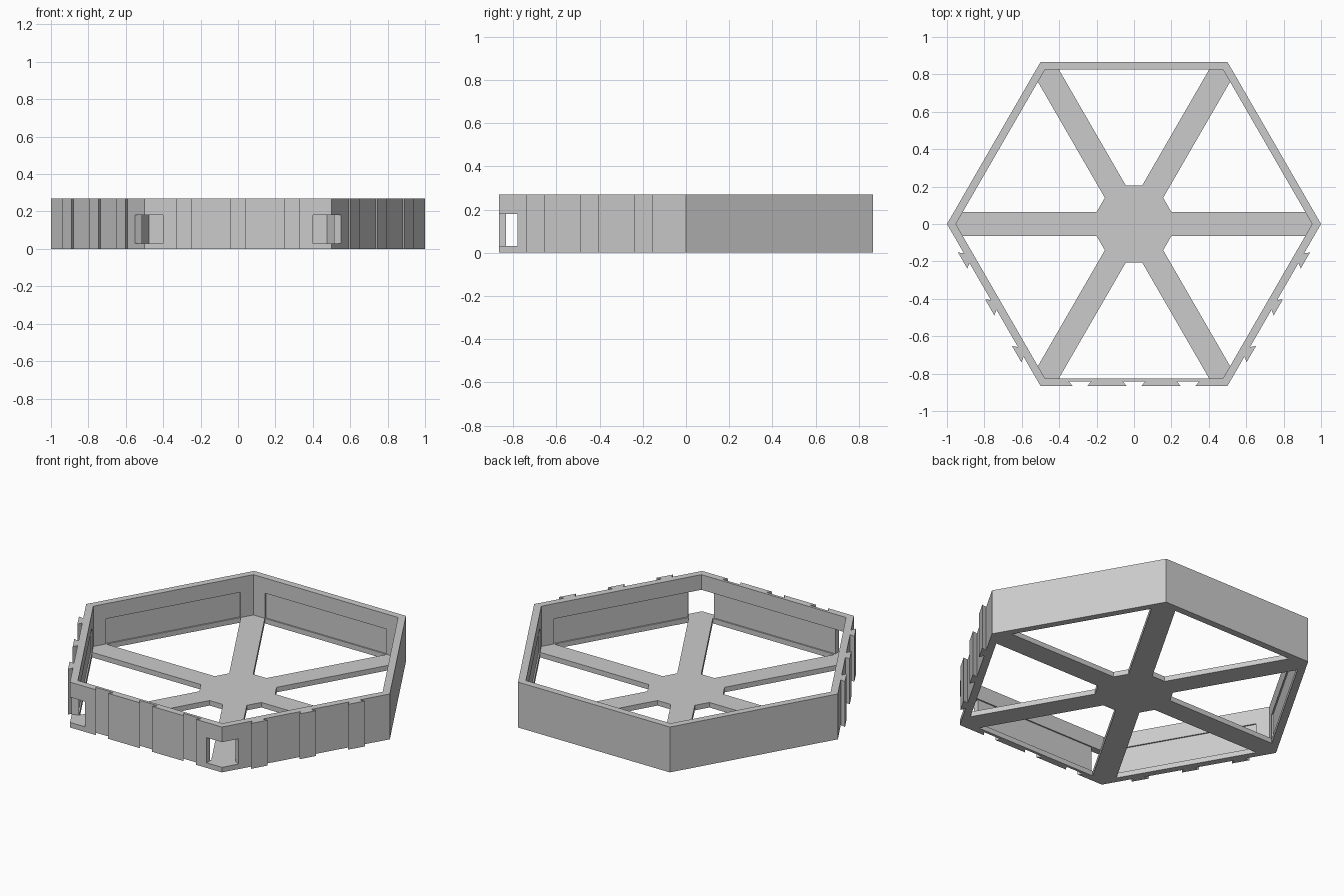
import bpy
import bmesh
from math import radians, sqrt
from mathutils import Matrix, Vector

HEIGHT, BASE, WALL = 0.27, 0.03, 0.041
APOTHEM = sqrt(3) / 2
SIDES = [30 + 60 * i for i in range(6)]
FRONT, FRONT_RIGHT, FRONT_LEFT = 270, 330, 210

if "Cube" in bpy.data.objects:
    bpy.data.objects.remove(bpy.data.objects["Cube"], do_unlink=True)

grey = bpy.data.materials.new("plain_grey")
grey.use_nodes = True
grey.diffuse_color = (0.6, 0.6, 0.6, 1)
grey.node_tree.nodes["Principled BSDF"].inputs["Base Color"].default_value = (0.6, 0.6, 0.6, 1)


def on_side(angle, along, out):
    """Point measured from the middle of one hexagon side."""
    return Matrix.Rotation(radians(angle), 2) @ Vector((APOTHEM + out, along))


def hexagon(radius, turn=0):
    return [Matrix.Rotation(radians(turn + 60 * i), 2) @ Vector((radius, 0)) for i in range(6)]


def prism(name, outlines, bottom, top):
    """Extrude one or more flat outlines into a single object."""
    bm = bmesh.new()
    for outline in outlines:
        face = bm.faces.new([bm.verts.new((p[0], p[1], bottom)) for p in outline])
        grown = bmesh.ops.extrude_face_region(bm, geom=[face])
        moved = [v for v in grown["geom"] if isinstance(v, bmesh.types.BMVert)]
        bmesh.ops.translate(bm, verts=moved, vec=(0, 0, top - bottom))
    bmesh.ops.recalc_face_normals(bm, faces=bm.faces)
    mesh = bpy.data.meshes.new(name)
    bm.to_mesh(mesh)
    bm.free()
    mesh.materials.append(grey)
    obj = bpy.data.objects.new(name, mesh)
    bpy.context.collection.objects.link(obj)
    return obj


def combine(target, other, operation):
    """Apply a boolean and remove the helper."""
    other.hide_render = True
    mod = target.modifiers.new("combine", "BOOLEAN")
    mod.operation, mod.solver, mod.object = operation, "EXACT", other
    bpy.context.view_layer.objects.active = target
    bpy.ops.object.modifier_apply(modifier=mod.name)
    bpy.data.objects.remove(other, do_unlink=True)


def side_box(angle, start, end, inner, outer):
    corners = ((start, inner), (start, outer), (end, outer), (end, inner))
    return [on_side(angle, u, w) for u, w in corners]


# Outer outline: dovetail slots in the front, matching pins on its two neighbours
outline = []
for angle in SIDES:
    outline.append(on_side(angle, -0.5, 0))
    if angle in (FRONT, FRONT_RIGHT, FRONT_LEFT):
        root, tip, reach = (0.04, 0.06, -0.025) if angle == FRONT else (0.03, 0.05, 0.025)
        for middle in (-0.289, 0, 0.289):
            for u, w in ((-root, 0), (-tip, reach), (tip, reach), (root, 0)):
                outline.append(on_side(angle, middle + u, w))

# Hollow hexagonal wall
wall = prism("outer_wall", [outline], 0, HEIGHT)
combine(wall, prism("hollow", [hexagon((APOTHEM - WALL) / APOTHEM)], -0.1, HEIGHT + 0.1), "DIFFERENCE")

# Shallow recess along the inside of each wall
for angle in SIDES:
    recess = prism("recess", [side_box(angle, -0.4, 0.4, -0.1, 0.008 - WALL)], BASE, 0.18)
    combine(wall, recess, "DIFFERENCE")

# Windows wrapping round the two front corners
for angle, sign in ((FRONT, 1), (FRONT, -1), (FRONT_RIGHT, -1), (FRONT_LEFT, 1)):
    window = prism("window", [side_box(angle, sign * 0.4, sign * 0.53, -0.06, 0.04)], BASE, 0.18)
    combine(wall, window, "DIFFERENCE")

# Hub and six spokes, pointed to fit into the corners
spokes = prism("spoke_base", [hexagon(0.237)], 0, BASE)
half = 0.065
bar = [(-0.93, -half), (0.93, -half), (0.97, 0), (0.93, half), (-0.93, half), (-0.97, 0)]
for turn in (0, 60, 120):
    turned = [Matrix.Rotation(radians(turn), 2) @ Vector(p) for p in bar]
    combine(spokes, prism("spoke", [turned], 0, BASE), "UNION")
